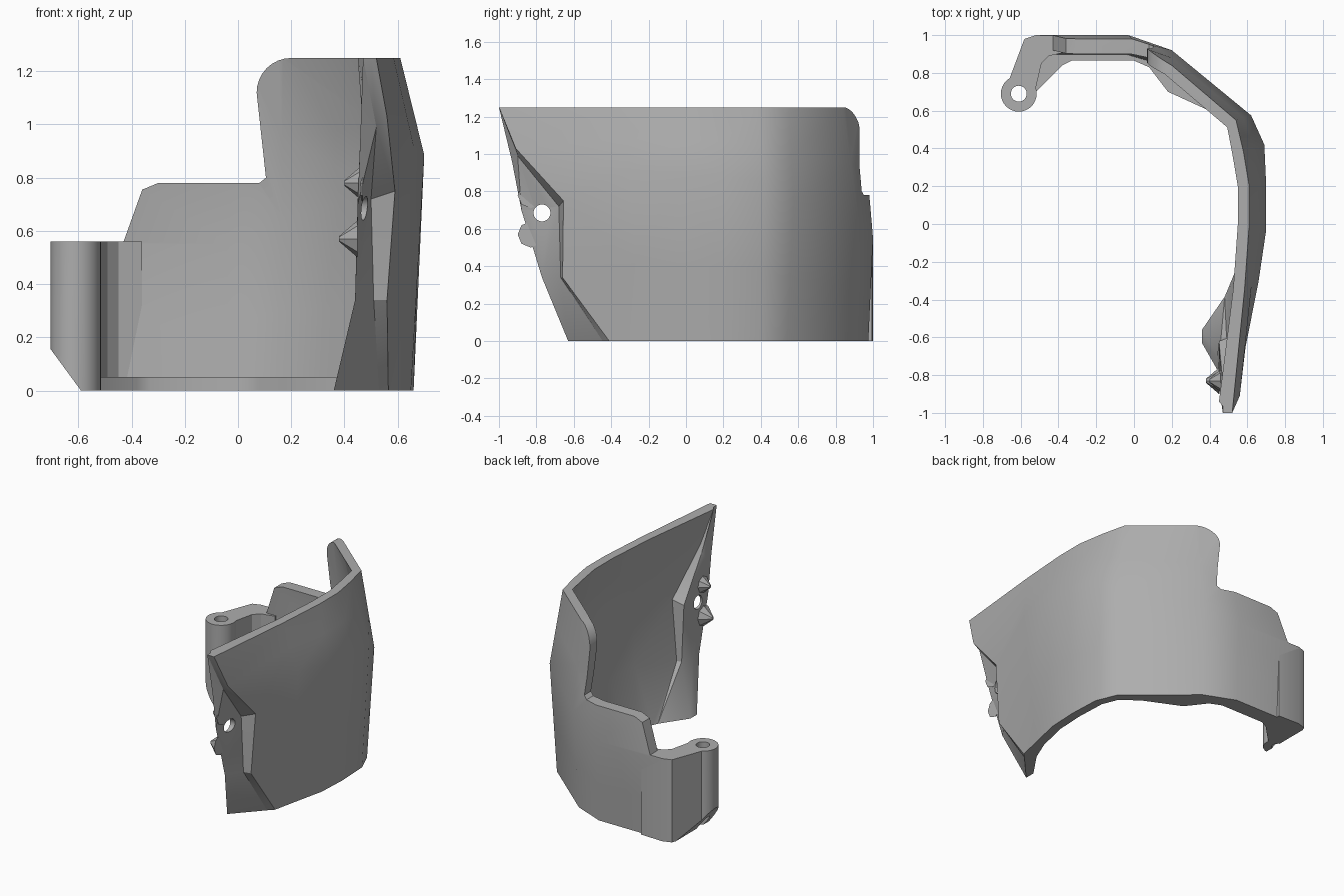
import bpy, bmesh, math
from mathutils import Vector, Matrix

cube = bpy.data.objects.get("Cube")
if cube:
    bpy.data.objects.remove(cube, do_unlink=True)

grey = bpy.data.materials.new("plain grey")
grey.use_nodes = True
grey.diffuse_color = (0.42, 0.42, 0.42, 1)
grey.node_tree.nodes["Principled BSDF"].inputs["Base Color"].default_value = grey.diffuse_color


def add_object(name, bm):
    bmesh.ops.recalc_face_normals(bm, faces=bm.faces)
    mesh = bpy.data.meshes.new(name)
    bm.to_mesh(mesh)
    bm.free()
    mesh.materials.append(grey)
    obj = bpy.data.objects.new(name, mesh)
    bpy.context.collection.objects.link(obj)
    return obj


def prism(name, outline, start, end, plane="xy"):
    """Extrude an outline along the axis missing from its plane."""
    bm = bmesh.new()
    place = (lambda p, d: (p[0], p[1], d)) if plane == "xy" else (lambda p, d: (p[0], d, p[1]))
    rings = [[bm.verts.new(place(p, d)) for p in outline] for d in (start, end)]
    bm.faces.new(rings[0])
    bm.faces.new(rings[1])
    for i in range(len(outline)):
        j = (i + 1) % len(outline)
        bm.faces.new((rings[0][i], rings[0][j], rings[1][j], rings[1][i]))
    return add_object(name, bm)


def cone(name, centre, r1, r2, depth, axis="Z", sides=32):
    bm = bmesh.new()
    turn = Matrix.Rotation(math.radians(-90), 4, "Y") if axis == "X" else Matrix()
    bmesh.ops.create_cone(bm, cap_ends=True, segments=sides, radius1=r1, radius2=r2,
                          depth=depth, matrix=Matrix.Translation(centre) @ turn)
    return add_object(name, bm)


def combine(obj, other, operation):
    mod = obj.modifiers.new(operation.lower(), "BOOLEAN")
    mod.operation, mod.object, mod.solver = operation, other, "EXACT"
    bpy.context.view_layer.objects.active = obj
    bpy.ops.object.modifier_apply(modifier=mod.name)
    bpy.data.objects.remove(other, do_unlink=True)


# Curved wall: foot, widest point and top rim at each station
HEIGHT = 1.25
stations = [
    ((-0.5, 0.975), (-0.52, 1, 0.55), (-0.5, 0.94)),
    ((-0.03, 0.975), (-0.03, 1, 0.55), (0.03, 0.94)),
    ((0.18, 0.89), (0.2, 0.92, 0.65), (0.2, 0.84)),
    ((0.59, 0.54), (0.62, 0.575, 0.74), (0.54, 0.55)),
    ((0.65, 0.4), (0.69, 0.42, 0.85), (0.58, 0.38)),
    ((0.66, 0.18), (0.7, 0.2, 0.885), (0.61, 0.2)),
    ((0.65, -0.03), (0.7, -0.03, 0.885), (0.61, 0)),
    ((0.6, -0.25), (0.66, -0.3, 0.92), (0.585, -0.35)),
]
columns = []
for foot, middle, rim in stations:
    a, b, c = Vector((*foot, 0)), Vector(middle), Vector((*rim, HEIGHT))
    columns.append([a, a.lerp(b, 0.45), b, b.lerp(c, 0.5), c])

# Front edge: crease, recess edge and free edge
for edge in (
    [(0.565, -0.41, 0), (0.56, -0.66, 0.34), (0.59, -0.655, 0.75), (0.56, -0.91, 1.03), (0.52, -1, HEIGHT)],
    [(0.53, -0.445, 0), (0.51, -0.67, 0.34), (0.5, -0.68, 0.72), (0.52, -0.9, 0.99), (0.5, -1, HEIGHT)],
    [(0.36, -0.63, 0), (0.44, -0.77, 0.34), (0.45, -0.88, 0.7), (0.46, -0.93, 0.96), (0.47, -1, HEIGHT)],
):
    columns.append([Vector(p) for p in edge])

front_offsets = [(-0.07, 0.06), (-0.05, 0.06), (0, 0.07)]
count, rows = len(columns), 5
inner = []
for i, column in enumerate(columns):
    ring = []
    for r, p in enumerate(column):
        if i >= count - 3:
            off = Vector((*front_offsets[i - count + 3], 0))
        else:
            run = columns[i + 1][r] - columns[max(i - 1, 0)][r]
            off = Vector((run.y, -run.x, 0)).normalized() * (0.08 if i < 2 else 0.06)
        ring.append(p + off)
    inner.append(ring)

bm = bmesh.new()
skins = [[[bm.verts.new(p) for p in col] for col in side] for side in (columns, inner)]
out, ins = skins
for i in range(count - 1):
    for r in range(rows - 1):
        for s in skins:
            bm.faces.new((s[i][r], s[i + 1][r], s[i + 1][r + 1], s[i][r + 1]))
    for r in (0, rows - 1):
        bm.faces.new((out[i][r], out[i + 1][r], ins[i + 1][r], ins[i][r]))
for i in (0, count - 1):
    for r in range(rows - 1):
        bm.faces.new((out[i][r], out[i][r + 1], ins[i][r + 1], ins[i][r]))
bmesh.ops.triangulate(bm, faces=bm.faces)
wall = add_object("curved_wall", bm)

# Stepped upper edge at the back, with a rounded tall corner
corner = [(0.2 - 0.13 * math.cos(t), 1.12 + 0.13 * math.sin(t))
          for t in [math.radians(90) * k / 8 for k in range(9)]]
step = [(-0.8, 0.56), (-0.43, 0.56), (-0.36, 0.755), (-0.3, 0.78), (0.08, 0.78), (0.105, 0.8)]
combine(wall, prism("step_cutter", step + corner + [(0.2, 1.4), (-0.8, 1.4)], 0.5, 1.3, "xz"), "DIFFERENCE")

# Side pivot hole
combine(wall, cone("pivot_cutter", (0.5, -0.77, 0.685), 0.045, 0.045, 0.8, "X"), "DIFFERENCE")

# Hinge arm with barrel, pin hole and slanted foot
arm = prism("hinge_arm", [(-0.7, 0.66), (-0.58, 0.98), (-0.52, 1), (-0.36, 0.995), (-0.36, 0.91),
                          (-0.45, 0.89), (-0.49, 0.85), (-0.52, 0.72), (-0.61, 0.69)], 0, 0.56)
combine(arm, cone("hinge_barrel", (-0.61, 0.69, 0.28), 0.095, 0.095, 0.56), "UNION")
combine(arm, cone("pin_cutter", (-0.61, 0.69, 0.28), 0.042, 0.042, 1), "DIFFERENCE")
combine(arm, prism("foot_cutter", [(-0.8, 0.286), (-0.517, -0.1), (-0.8, -0.1)], 0.4, 1.2, "xz"), "DIFFERENCE")

# Thin ledge along the inside of the foot
ledge = prism("inner_ledge", [(-0.52, 0.7), (-0.38, 0.84), (-0.33, 0.865), (0, 0.865), (0.08, 0.83),
                              (0.18, 0.7), (0.42, 0.59), (0.52, 0.52), (0.5, 0.59), (0.15, 0.88),
                              (-0.03, 0.94), (-0.45, 0.94), (-0.54, 0.85)], 0, 0.05)

# Small pointed catches on the free edge
catches = [cone(f"edge_catch_{n}", (tip + 0.035, -0.83, z), 0.07, 0.01, 0.07, "X", 8)
           for n, (tip, z) in enumerate([(0.4, 0.78), (0.38, 0.57)], 1)]

for obj in [wall, arm, ledge] + catches:
    bpy.ops.object.select_all(action="DESELECT")
    obj.select_set(True)
    bpy.context.view_layer.objects.active = obj
    bpy.ops.object.shade_smooth_by_angle(angle=math.radians(30))
